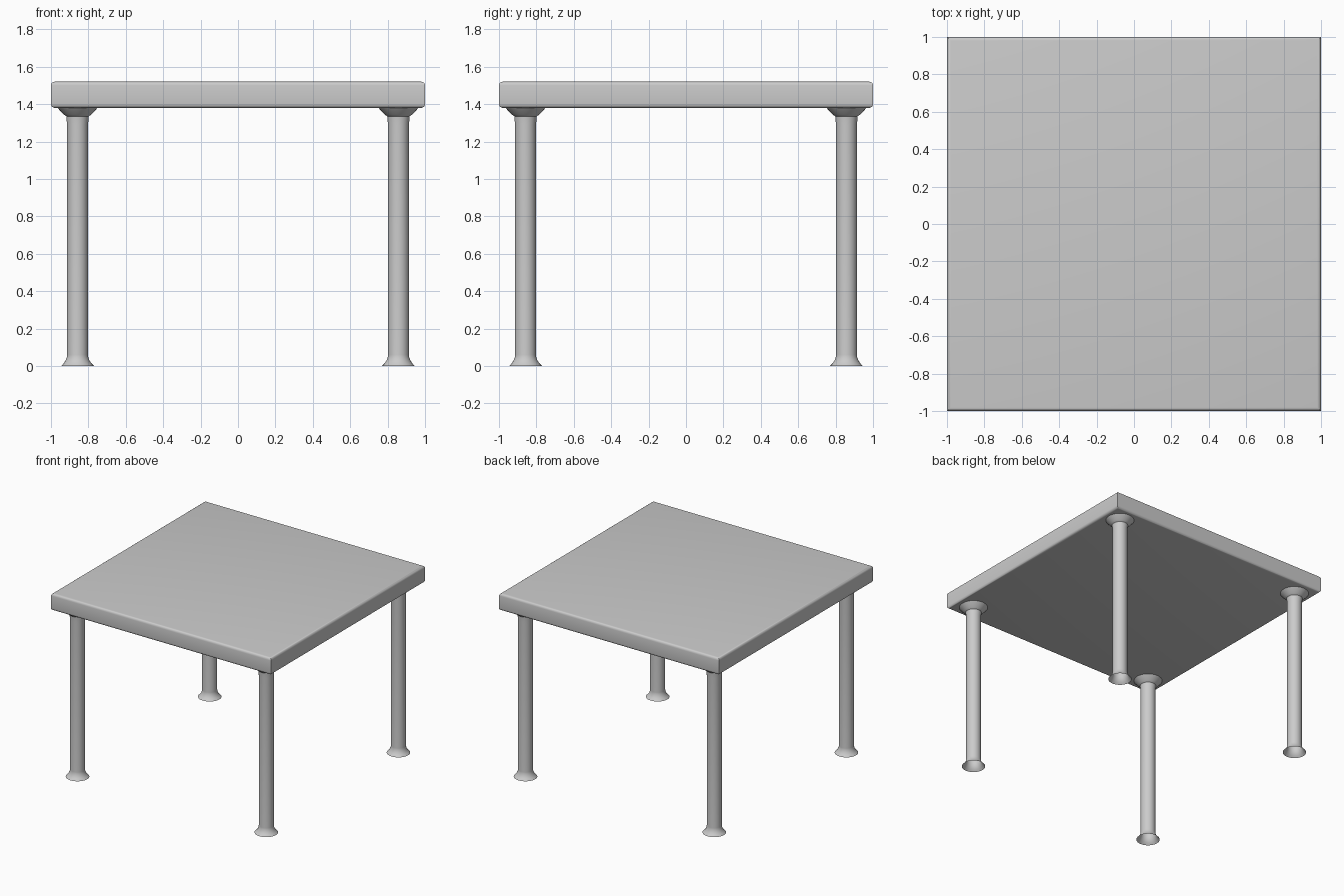
import bpy, bmesh, math

if "Cube" in bpy.data.objects:
    bpy.data.objects.remove(bpy.data.objects["Cube"])


def finish(name, bm, angle):
    mesh = bpy.data.meshes.new(name)
    bm.to_mesh(mesh)
    bm.free()
    obj = bpy.data.objects.new(name, mesh)
    bpy.context.collection.objects.link(obj)
    bpy.ops.object.select_all(action='DESELECT')
    obj.select_set(True)
    bpy.context.view_layer.objects.active = obj
    bpy.ops.object.shade_smooth_by_angle(angle=math.radians(angle))
    return obj


# Table top: slab with rounded upper and lower rims, sharp upright corners
bm = bmesh.new()
bmesh.ops.create_cube(bm, size=1)
for v in bm.verts:
    v.co = (v.co.x * 2, v.co.y * 2, 1.45 + v.co.z * 0.14)
rims = [e for e in bm.edges if abs(e.verts[0].co.z - e.verts[1].co.z) < 1e-4]
bmesh.ops.bevel(bm, geom=rims, offset=0.02, segments=4, profile=0.5, affect='EDGES')
finish("table_top", bm, 40)

# Leg profile (radius, height): flared open foot, straight shaft, flared collar
PROFILE = [(0.088, 0.0), (0.074, 0.014), (0.064, 0.029), (0.057, 0.048),
           (0.056, 0.06), (0.056, 1.29), (0.060, 1.335), (0.075, 1.345),
           (0.107, 1.38)]
SIDES = 32


def leg(name, cx, cy):
    bm = bmesh.new()
    rings = [[bm.verts.new((cx + r * math.cos(2 * math.pi * i / SIDES),
                            cy + r * math.sin(2 * math.pi * i / SIDES), z))
              for i in range(SIDES)] for r, z in PROFILE]
    for lower, upper in zip(rings, rings[1:]):
        for i in range(SIDES):
            j = (i + 1) % SIDES
            bm.faces.new((lower[i], lower[j], upper[j], upper[i]))
    finish(name, bm, 40)


# Four legs, one near each corner
for yname, sy in (("front", -1), ("back", 1)):
    for xname, sx in (("left", -1), ("right", 1)):
        leg(f"{yname}_{xname}_leg", sx * 0.858, sy * 0.858)
